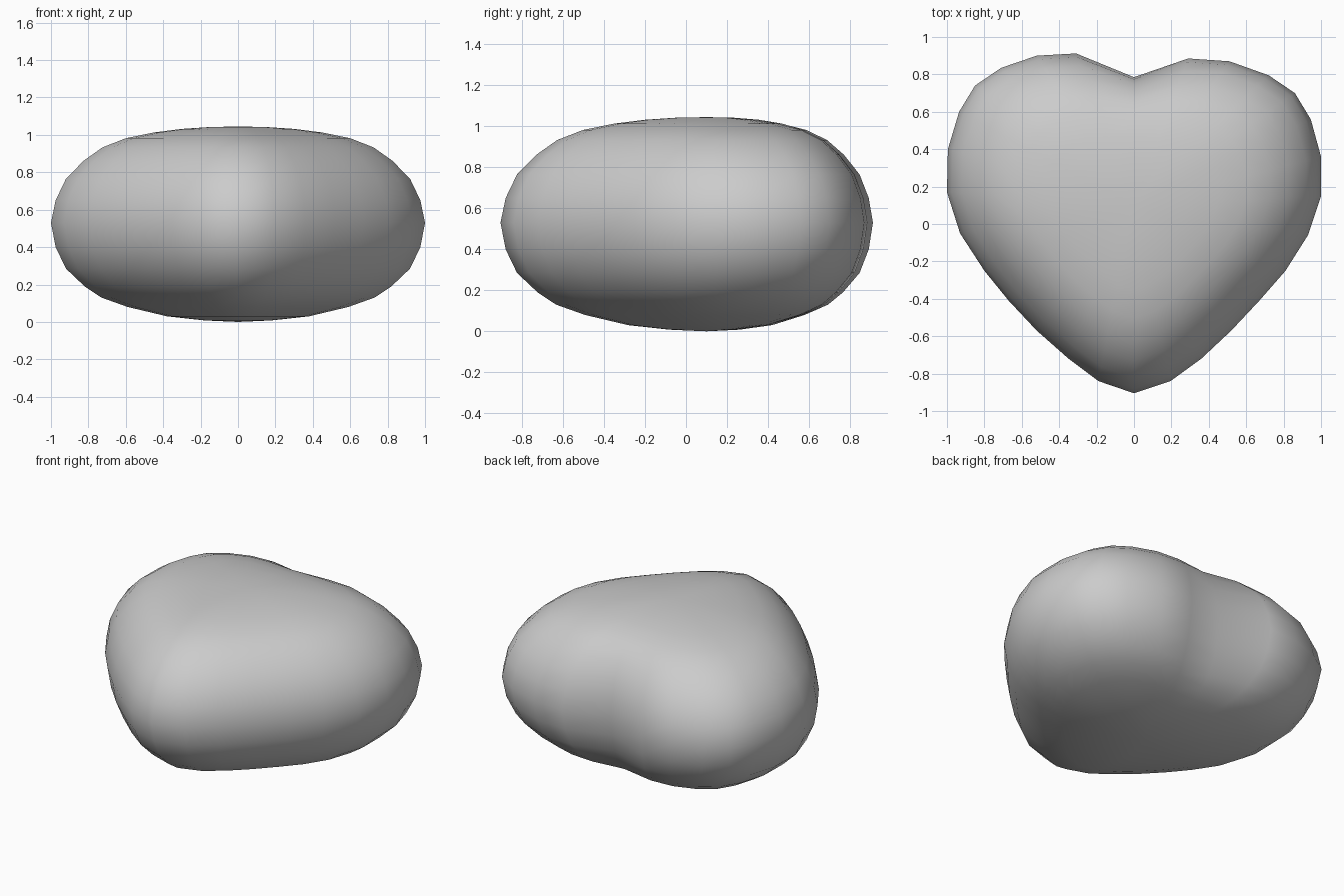
import bpy
import bmesh

old = bpy.data.objects.get("Cube")
if old:
    bpy.data.objects.remove(old, do_unlink=True)

# Plain grey material
grey = bpy.data.materials.new("plain grey")
grey.use_nodes = True
colour = (0.6, 0.6, 0.6, 1)
grey.diffuse_color = colour
grey.node_tree.nodes["Principled BSDF"].inputs["Base Color"].default_value = colour

# Heart outline seen from above: tip, left flank, notch, right flank
NOTCH = (0, 0.785)
outline = [
    (0, -0.905), (0.195, -0.84), (0.36, -0.72), (0.52, -0.57), (0.67, -0.41),
    (0.81, -0.25), (0.93, -0.06), (1, 0.15), (1, 0.36), (0.945, 0.56),
    (0.86, 0.7), (0.72, 0.795), (0.51, 0.87), (0.29, 0.885), NOTCH,
    (-0.31, 0.912), (-0.52, 0.9), (-0.71, 0.835), (-0.85, 0.74), (-0.935, 0.6),
    (-0.995, 0.4), (-1, 0.17), (-0.93, -0.05), (-0.8, -0.25), (-0.67, -0.41),
    (-0.52, -0.57), (-0.35, -0.72), (-0.19, -0.84)]

# Rounded thickness profile: (ring scale, height)
profile = [
    (0.18, 0.008), (0.38, 0.03), (0.59, 0.08), (0.73, 0.13), (0.82, 0.19),
    (0.92, 0.285), (0.975, 0.4), (1, 0.53), (0.975, 0.65), (0.92, 0.765),
    (0.825, 0.862), (0.725, 0.933), (0.6, 0.982), (0.45, 1.013),
    (0.3, 1.032), (0.15, 1.042)]
CENTRE_Y = 0.1


def add_ring(bm, scale, z):
    ring = []
    for x, y in outline:
        # The notch fills out towards the top and the underside
        if (x, y) == NOTCH:
            y += 0.25 * (1 - scale)
        ring.append(bm.verts.new((x * scale, CENTRE_Y + (y - CENTRE_Y) * scale, z)))
    return ring


# Puffed heart body: stacked rings closed by a fan at each pole
bm = bmesh.new()
rings = [add_ring(bm, s, z) for s, z in profile]
bottom = bm.verts.new((0, CENTRE_Y, 0))
top = bm.verts.new((0, CENTRE_Y, 1.045))
count = len(outline)
for i in range(count):
    j = (i + 1) % count
    for low, high in zip(rings, rings[1:]):
        bm.faces.new((low[i], low[j], high[j], high[i]))
    bm.faces.new((bottom, rings[0][j], rings[0][i]))
    bm.faces.new((top, rings[-1][i], rings[-1][j]))
for face in bm.faces:
    face.smooth = True
bmesh.ops.recalc_face_normals(bm, faces=bm.faces)

mesh = bpy.data.meshes.new("heart_body")
bm.to_mesh(mesh)
bm.free()
mesh.materials.append(grey)
heart = bpy.data.objects.new("heart_body", mesh)
bpy.context.collection.objects.link(heart)
